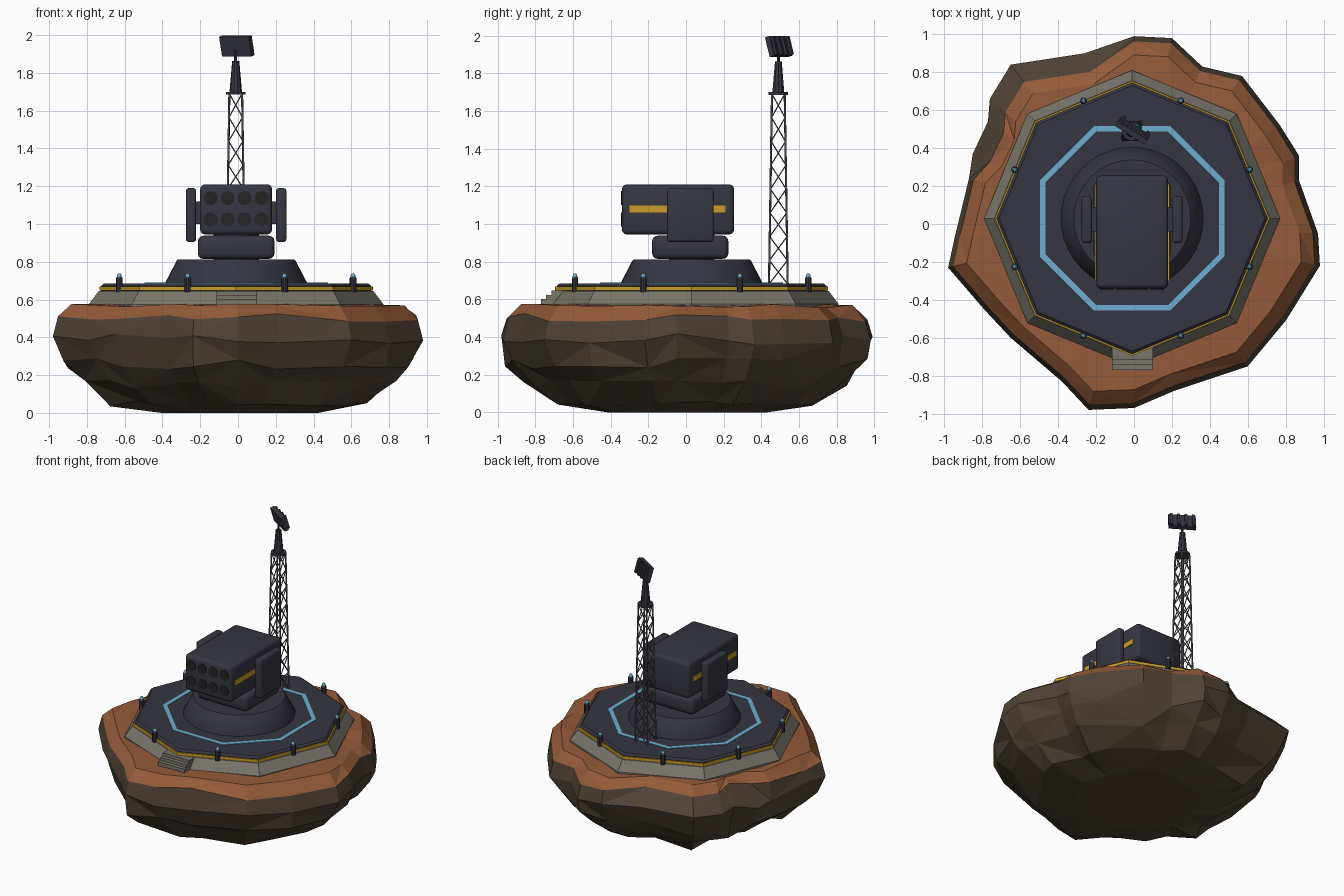
import bpy, bmesh, math, random
from mathutils import Vector, Matrix

random.seed(4)
if "Cube" in bpy.data.objects:
    bpy.data.objects.remove(bpy.data.objects["Cube"], do_unlink=True)

CX, CY = -0.01, 0.03  # centre of the platform


def material(name, *rgb):
    m = bpy.data.materials.new(name)
    m.use_nodes = True
    m.diffuse_color = (*rgb, 1)
    m.node_tree.nodes["Principled BSDF"].inputs["Base Color"].default_value = (*rgb, 1)
    return m


RUST = material("rust soil", 0.30, 0.105, 0.042)
ROCK = material("brown rock", 0.078, 0.056, 0.037)
CONCRETE = material("concrete", 0.19, 0.18, 0.15)
NAVY = material("dark navy metal", 0.037, 0.037, 0.054)
YELLOW = material("hazard yellow", 0.60, 0.34, 0.02)
CYAN = material("cyan marking", 0.15, 0.43, 0.63)
BLACK = material("tube black", 0.018, 0.018, 0.019)
STEEL = material("mast steel", 0.11, 0.11, 0.125)


def finish(name, bm, *mats, smooth=False):
    bmesh.ops.recalc_face_normals(bm, faces=bm.faces)
    me = bpy.data.meshes.new(name)
    bm.to_mesh(me)
    bm.free()
    for m in mats:
        me.materials.append(m)
    ob = bpy.data.objects.new(name, me)
    bpy.context.collection.objects.link(ob)
    if smooth:
        bpy.ops.object.select_all(action='DESELECT')
        ob.select_set(True)
        bpy.context.view_layer.objects.active = ob
        bpy.ops.object.shade_smooth_by_angle(angle=math.radians(35))
    return ob


def lathe(name, profile, sides, mat, x=CX, y=CY, turn=0.0, closed=False, smooth=False):
    """Revolve (radius, z) points; an open profile is capped at both ends."""
    bm = bmesh.new()
    angles = [turn + 2 * math.pi * i / sides for i in range(sides)]
    rings = [[bm.verts.new((x + r * math.cos(a), y + r * math.sin(a), z)) for a in angles]
             for r, z in profile]
    pairs = list(zip(rings, rings[1:]))
    if closed:
        pairs.append((rings[-1], rings[0]))
    else:
        bm.faces.new(rings[0])
        bm.faces.new(rings[-1])
    for a, b in pairs:
        for i in range(sides):
            j = (i + 1) % sides
            bm.faces.new((a[i], a[j], b[j], b[i]))
    return finish(name, bm, mat, smooth=smooth)


def box(name, lo, hi, mat, bevel=0.0, matrix=None):
    bm = bmesh.new()
    bmesh.ops.create_cube(bm, size=1)
    lo, hi = Vector(lo), Vector(hi)
    for v in bm.verts:
        v.co = Vector(a + (b - a) * (c + 0.5) for a, b, c in zip(lo, hi, v.co))
    if bevel:
        bmesh.ops.bevel(bm, geom=bm.edges[:], offset=bevel, segments=3, profile=0.5, affect='EDGES')
    if matrix:
        bm.transform(matrix)
    return finish(name, bm, mat, smooth=bevel > 0)


def beam(bm, a, b, r):
    a, b = Vector(a), Vector(b)
    d = b - a
    m = Matrix.Translation((a + b) / 2) @ d.to_track_quat('Z', 'Y').to_matrix().to_4x4()
    bmesh.ops.create_cone(bm, cap_ends=True, segments=5, radius1=r, radius2=r, depth=d.length, matrix=m)


# Rock: a plan outline scaled up the height, with jitter
outline = [(0, .99), (-.26, .9), (-.65, .84), (-.76, .66), (-.77, .54), (-.85, .37), (-.87, .24),
           (-.945, -.07), (-.98, -.23), (-.79, -.45), (-.65, -.6), (-.38, -.83), (-.24, -.98),
           (0, -.97), (.21, -.88), (.6, -.75), (.8, -.51), (.98, -.22), (.97, -.05),
           (.87, .23), (.87, .36), (.77, .52), (.57, .78), (.36, .83), (.2, .98)]
levels = [(.60, .575, 0), (.90, .567, .012), (.972, .505, .025), (1.0, .39, .03), (.96, .26, .03),
          (.86, .15, .025), (.69, .05, .02), (.43, 0, 0)]
bm = bmesh.new()
rings = []
for k, (f, z, jit) in enumerate(levels):
    ring = []
    for i, (x, y) in enumerate(outline):
        g, h = f, z + random.uniform(-jit, jit)
        if k in (1, 2) and 1 <= i <= 5:  # eroded back corner
            g, h = f - 0.08, h + 0.015 * (k - 1)
        if k > 3:
            g *= random.uniform(0.95, 1.03)
        ring.append(bm.verts.new((x * g, y * g, h)))
    rings.append(ring)
count = len(outline)
for k, (a, b) in enumerate(zip(rings, rings[1:])):
    for i in range(count):
        j = (i + 1) % count
        quad = (a[i], a[j], b[j], b[i])
        split = [(0, 1, 2), (0, 2, 3)] if (i + k) % 2 else [(0, 1, 3), (1, 2, 3)]
        for t in split:
            bm.faces.new([quad[q] for q in t]).material_index = 0 if k < 2 else 1
bm.faces.new(rings[0])
bm.faces.new(rings[-1]).material_index = 1
finish("rock_island", bm, RUST, ROCK)

# Octagonal platform
lathe("concrete_foundation", [(.78, .55), (.78, .575), (.727, .645)], 8, CONCRETE)
lathe("deck", [(.715, .64), (.715, .672), (.70, .685)], 8, NAVY)
lathe("hazard_trim", [(.712, .648), (.724, .648), (.724, .668), (.712, .668)], 8, YELLOW, closed=True)
c = math.cos(math.pi / 8)
lathe("deck_marking", [(.457 / c, .682), (.486 / c, .682), (.486 / c, .689), (.457 / c, .689)],
      8, CYAN, turn=math.pi / 8, closed=True)

# Entry steps
for i in range(3):
    box(f"step_{i + 1}", (-.115, -.77 + .028 * i, .55), (.10, -.64, .602 + .022 * i), CONCRETE)

# Edge lights
for i in range(8):
    a = math.pi / 8 + i * math.pi / 4
    x, y = CX + .67 * math.cos(a), CY + .67 * math.sin(a)
    lathe(f"light_post_{i + 1}", [(.018, .64), (.018, .712), (.014, .72)], 10, NAVY, x, y)
    lathe(f"light_lens_{i + 1}", [(.013, .718), (.012, .73), (.006, .738)], 10, CYAN, x, y, smooth=True)

# Turret
lathe("pedestal", [(.375, .68), (.375, .69), (.315, .805), (.308, .812)], 40, NAVY, smooth=True)
box("turret_base", (-.213, -.18, .815), (.193, .225, .938), NAVY, .03)
lathe("turret_neck", [(.12, .80), (.12, .96)], 24, NAVY, smooth=True)
box("launcher_housing", (-.20, -.34, .945), (.18, .255, 1.21), NAVY, .025)
for side, name in ((-1, "right"), (1, "left")):
    xs = sorted((CX + side * .212, CX + side * .266))
    box(f"{name}_armour_plate", (xs[0], -.10, .905), (xs[1], .147, 1.19), NAVY, .014)
    xs = sorted((CX + side * .17, CX + side * .216))
    box(f"{name}_plate_mount", (xs[0], -.04, 1.0), (xs[1], .09, 1.12), NAVY)
    xs = sorted((CX + side * .188, CX + side * .196))
    box(f"{name}_stripe", (xs[0], -.30, 1.06), (xs[1], .21, 1.098), YELLOW)

# Launch tubes
bm = bmesh.new()
for col in range(4):
    for z in (1.024, 1.137):
        m = Matrix.Translation((-.145 + .09 * col, -.337, z)) @ Matrix.Rotation(math.pi / 2, 4, 'X')
        bmesh.ops.create_cone(bm, cap_ends=True, segments=20, radius1=.037, radius2=.037,
                              depth=.014, matrix=m)
finish("launch_tubes", bm, BLACK, smooth=True)

# Lattice mast
MX, MY, BAYS = -.012, .49, 8
bm = bmesh.new()


def mast_point(k, corner):
    h = .050 - .016 * k / BAYS
    sx, sy = ((-1, -1), (1, -1), (1, 1), (-1, 1))[corner % 4]
    return MX + sx * h, MY + sy * h, .68 + 1.01 * k / BAYS


for s in range(4):
    beam(bm, mast_point(0, s), mast_point(BAYS, s), .006)
    for k in range(BAYS):
        beam(bm, mast_point(k, s), mast_point(k + 1, s + 1), .0035)
        beam(bm, mast_point(k, s + 1), mast_point(k + 1, s), .0035)
finish("lattice_mast", bm, STEEL)
lathe("mast_cap", [(.052, 1.685), (.052, 1.70)], 12, NAVY, MX, MY)
lathe("mast_head", [(.033, 1.70), (.019, 1.862)], 10, NAVY, MX, MY)
lathe("antenna_pivot", [(.008, 1.86), (.008, 1.92)], 8, NAVY, MX, MY)

# Tilted antenna panel with back ribs
tilt = (Matrix.Translation((-.005, .495, 1.943)) @ Matrix.Rotation(math.radians(-32), 4, 'Z')
        @ Matrix.Rotation(math.radians(16), 4, 'X'))
box("antenna_panel", (-.092, -.018, -.054), (.092, .012, .054), NAVY, 0, tilt)
for i in range(4):
    x = -.075 + .05 * i
    box(f"antenna_rib_{i + 1}", (x - .009, .010, -.05), (x + .009, .026, .05), NAVY, 0, tilt)
